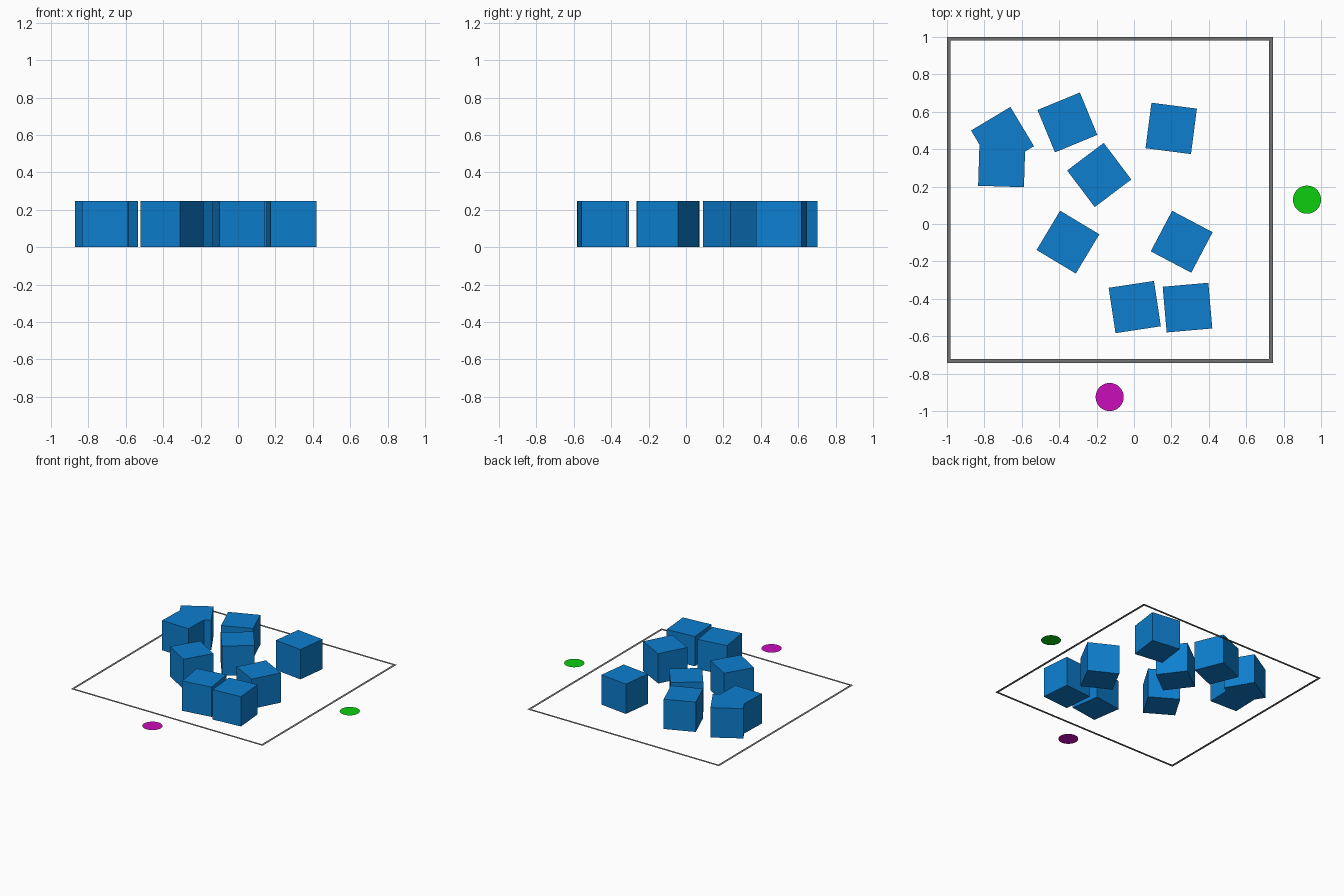
import bpy, bmesh, math
from mathutils import Matrix

if "Cube" in bpy.data.objects:
    bpy.data.objects.remove(bpy.data.objects["Cube"])


def material(name, rgb):
    m = bpy.data.materials.new(name)
    m.diffuse_color = (*rgb, 1)
    m.use_nodes = True
    m.node_tree.nodes["Principled BSDF"].inputs["Base Color"].default_value = m.diffuse_color
    return m


blue = material("blue", (0.004, 0.21, 0.62))
green = material("green", (0.004, 0.62, 0.005))
magenta = material("magenta", (0.59, 0.004, 0.49))
grey = material("grey", (0.17, 0.17, 0.17))


def add_object(name, bm, mat):
    me = bpy.data.meshes.new(name)
    bm.to_mesh(me)
    bm.free()
    me.materials.append(mat)
    ob = bpy.data.objects.new(name, me)
    bpy.context.collection.objects.link(ob)
    return ob


# Scattered cubes: x, y, turn in degrees
SIDE = 0.245
cubes = [
    (-0.703, 0.458, 31), (-0.707, 0.323, -1.8), (-0.356, 0.543, 22.4),
    (-0.186, 0.262, 37), (0.199, 0.511, -7.4), (-0.353, -0.097, -31),
    (0.255, -0.095, -27.8), (0.004, -0.444, 8.6), (0.286, -0.447, 5),
]
for i, (x, y, turn) in enumerate(cubes, 1):
    bm = bmesh.new()
    bmesh.ops.create_cube(bm, size=SIDE)
    ob = add_object(f"cube_{i}", bm, blue)
    ob.location = (x, y, 0.002 + SIDE / 2)
    ob.rotation_euler.z = math.radians(turn)

# Flat discs marking two spots outside the border
for name, x, y, mat in (("green_disc", 0.925, 0.13, green),
                        ("magenta_disc", -0.13, -0.925, magenta)):
    bm = bmesh.new()
    bmesh.ops.create_circle(bm, cap_ends=True, segments=48, radius=0.075,
                            matrix=Matrix.Translation((x, y, 0)))
    add_object(name, bm, mat)

# Flat square border: an outer and an inner ring of corners
x0, x1, y0, y1, w = -1.0, 0.742, -0.742, 1.0, 0.02
bm = bmesh.new()
rings = [[bm.verts.new((x, y, 0)) for x, y in
          ((x0 + d, y0 + d), (x1 - d, y0 + d), (x1 - d, y1 - d), (x0 + d, y1 - d))]
         for d in (0, w)]
for i in range(4):
    j = (i + 1) % 4
    bm.faces.new((rings[0][i], rings[0][j], rings[1][j], rings[1][i]))
add_object("border", bm, grey)
